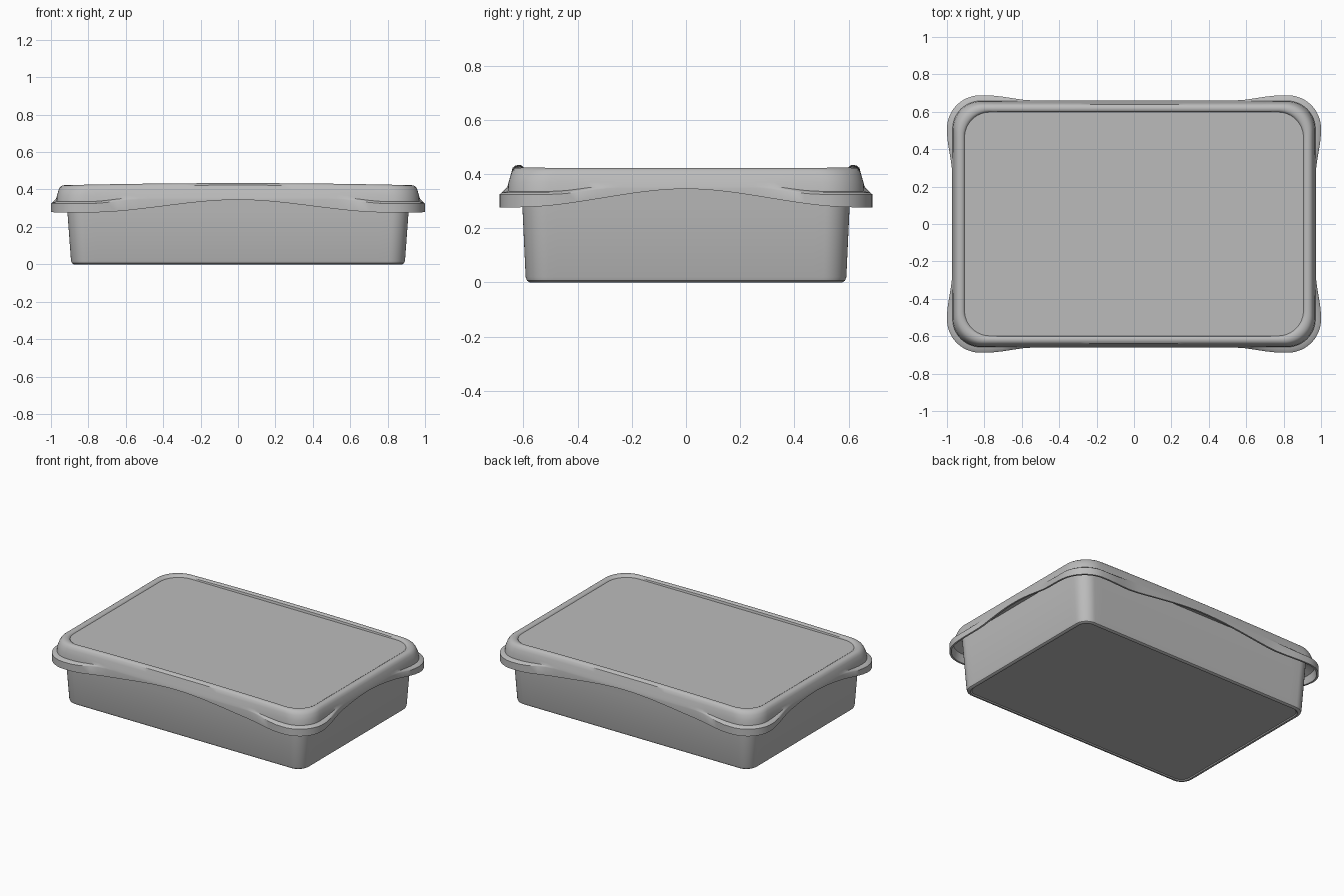
import bpy, bmesh, math
from mathutils import Vector

cube = bpy.data.objects.get("Cube")
if cube:
    bpy.data.objects.remove(cube)

grey = bpy.data.materials.new("grey_plastic")
grey.use_nodes = True
colour = (0.5, 0.5, 0.5, 1)
grey.diffuse_color = colour
grey.node_tree.nodes["Principled BSDF"].inputs["Base Color"].default_value = colour

SIDE, CORNER = 28, 12


def smooth(t):
    t = max(0, min(1, t))
    return t * t * (3 - 2 * t)


def rounded_rect(hx, hy, r):
    """Points and outward normals of a rounded rectangle, anticlockwise."""
    cx, cy = hx - r, hy - r
    centres = [Vector(c) for c in ((cx, cy), (-cx, cy), (-cx, -cy), (cx, -cy))]
    points = []
    for q, c in enumerate(centres):
        for i in range(CORNER + 1):
            a = (q + i / CORNER) * math.pi / 2
            n = Vector((math.cos(a), math.sin(a)))
            points.append((c + n * r, n))
        nxt = centres[(q + 1) % 4]
        for i in range(1, SIDE):
            points.append((c.lerp(nxt, i / SIDE) + n * r, n))
    return points


def corner_flare(p):
    return min(smooth((abs(p.x) - 0.53) / 0.26), smooth((abs(p.y) - 0.26) / 0.24))


def skirt_edge(p):
    return 0.345 - 0.068 * min(smooth(abs(p.x) / 0.8), smooth(abs(p.y) / 0.62))


def skirt_ledge(p):
    return 0.358 - 0.022 * corner_flare(p)


def arched(z):
    """Rim height that rises gently to the middle of the long sides."""
    return lambda p: z + 0.011 * max(0, 1 - (p.x / 0.93) ** 2)


def loft(name, rings, cap_last):
    """Skin rings of (half x, half y, radius, height, corner flare)."""
    bm = bmesh.new()
    loops = []
    for hx, hy, r, z, flare in rings:
        loop = []
        for p, n in rounded_rect(hx, hy, r):
            q = p + n * flare * corner_flare(p)
            loop.append(bm.verts.new((q.x, q.y, z(p) if callable(z) else z)))
        loops.append(loop)
    for a, b in zip(loops, loops[1:]):
        for i in range(len(a)):
            j = (i + 1) % len(a)
            bm.faces.new((a[i], a[j], b[j], b[i]))
    bm.faces.new(loops[0])
    if cap_last:
        bm.faces.new(loops[-1])
    bmesh.ops.recalc_face_normals(bm, faces=bm.faces)
    mesh = bpy.data.meshes.new(name)
    bm.to_mesh(mesh)
    bm.free()
    mesh.materials.append(grey)
    ob = bpy.data.objects.new(name, mesh)
    bpy.context.collection.objects.link(ob)
    bpy.ops.object.select_all(action="DESELECT")
    ob.select_set(True)
    bpy.context.view_layer.objects.active = ob
    bpy.ops.object.shade_smooth_by_angle(angle=math.radians(35))


# Tapered tray with a shallow foot ring underneath
loft("container_body", [
    (0.862, 0.562, 0.06, 0.006, 0),
    (0.868, 0.568, 0.06, 0, 0),
    (0.878, 0.578, 0.07, 0, 0),
    (0.888, 0.587, 0.08, 0.006, 0),
    (0.893, 0.592, 0.085, 0.02, 0),
    (0.912, 0.604, 0.09, 0.28, 0),
    (0.918, 0.608, 0.09, 0.37, 0),
], True)

# Lid: recessed panel, rounded rim, wavy skirt and flared corner tabs
loft("lid", [
    (0.900, 0.592, 0.13, 0.411, 0),
    (0.906, 0.598, 0.135, 0.411, 0),
    (0.909, 0.601, 0.135, arched(0.416), 0),
    (0.918, 0.608, 0.14, arched(0.421), 0),
    (0.930, 0.618, 0.14, arched(0.423), 0),
    (0.942, 0.630, 0.145, arched(0.420), 0),
    (0.952, 0.640, 0.15, arched(0.412), 0),
    (0.959, 0.647, 0.15, 0.398, 0),
    (0.967, 0.655, 0.15, 0.37, 0),
    (0.970, 0.658, 0.15, skirt_ledge, 0),
    (0.971, 0.659, 0.15, lambda p: skirt_ledge(p) - 0.005, 0.022),
    (0.972, 0.660, 0.15, lambda p: skirt_ledge(p) - 0.011, 0.028),
    (0.972, 0.660, 0.15, skirt_edge, 0.028),
    (0.960, 0.648, 0.14, skirt_edge, 0.028),
    (0.958, 0.646, 0.14, lambda p: skirt_ledge(p) - 0.004, 0.018),
    (0.915, 0.605, 0.10, 0.362, 0),
], False)
